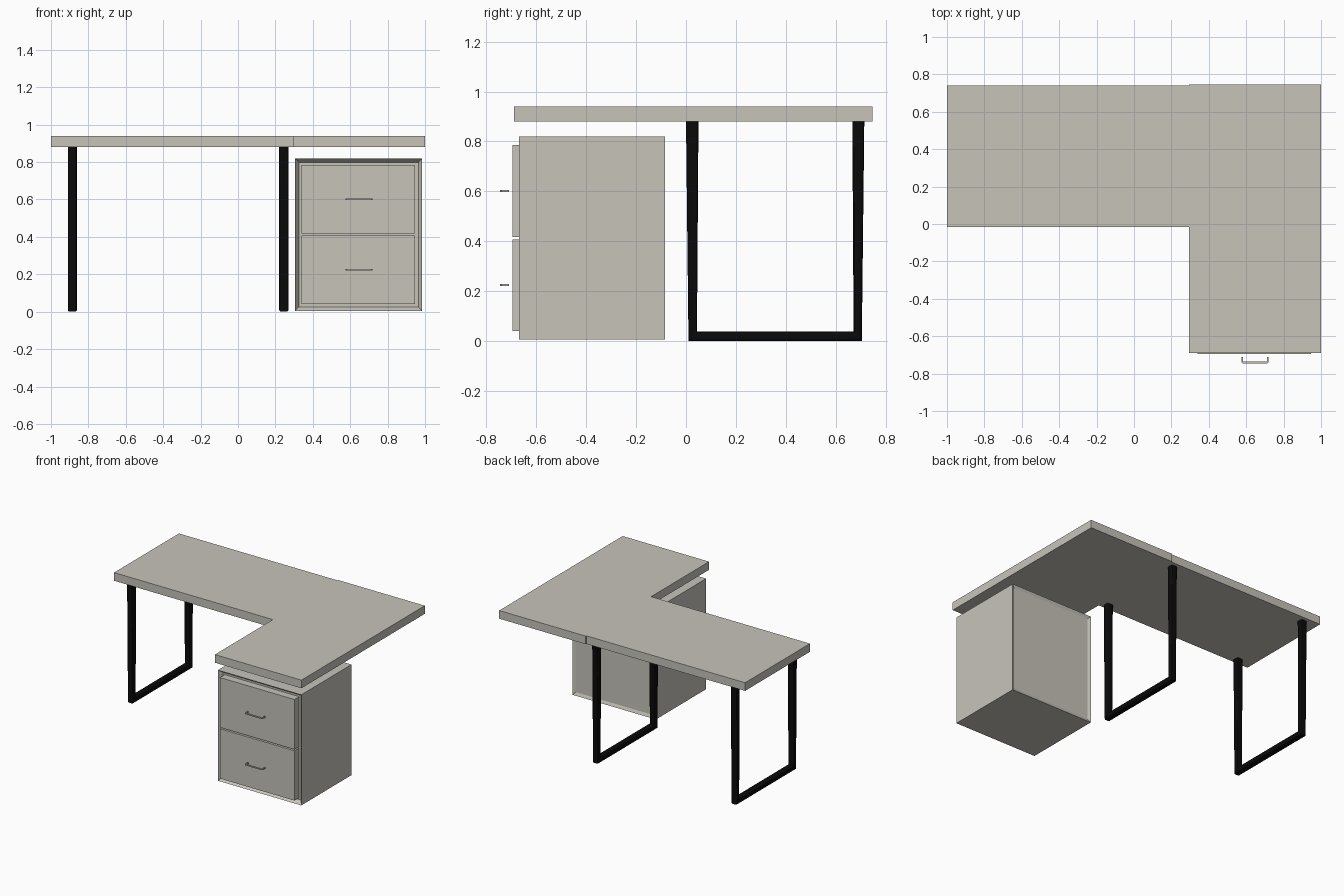
import bpy
import bmesh

if "Cube" in bpy.data.objects:
    bpy.data.objects.remove(bpy.data.objects["Cube"], do_unlink=True)


def make_material(name, colour):
    mat = bpy.data.materials.new(name)
    mat.use_nodes = True
    mat.diffuse_color = colour
    bsdf = next(n for n in mat.node_tree.nodes if n.type == 'BSDF_PRINCIPLED')
    bsdf.inputs["Base Color"].default_value = colour
    return mat


BOARD = make_material("warm_grey_board", (0.57, 0.55, 0.49, 1))
STEEL = make_material("black_steel", (0.003, 0.003, 0.003, 1))


def finish(bm, name, mat):
    bmesh.ops.recalc_face_normals(bm, faces=bm.faces)
    mesh = bpy.data.meshes.new(name)
    bm.to_mesh(mesh)
    bm.free()
    mesh.materials.append(mat)
    obj = bpy.data.objects.new(name, mesh)
    bpy.context.collection.objects.link(obj)
    return obj


def extrude_outline(points, offset):
    """Close a 3D outline and extrude it along the offset."""
    bm = bmesh.new()
    face = bm.faces.new([bm.verts.new(p) for p in points])
    moved = bmesh.ops.extrude_face_region(bm, geom=[face], use_keep_orig=True)
    verts = [g for g in moved["geom"] if isinstance(g, bmesh.types.BMVert)]
    bmesh.ops.translate(bm, verts=verts, vec=offset)
    return bm


def box(x0, x1, y0, y1, z0, z1):
    outline = [(x0, y0, z0), (x1, y0, z0), (x1, y1, z0), (x0, y1, z0)]
    return extrude_outline(outline, (0, 0, z1 - z0))


# L-shaped desktop with a small step along the back edge
corners = [(-1, -0.015), (0.295, -0.015), (0.295, -0.69), (1, -0.69),
           (1, 0.747), (0.295, 0.747), (0.295, 0.74), (-1, 0.74)]
top = extrude_outline([(x, y, 0.88) for x, y in corners], (0, 0, 0.06))
finish(top, "desktop", BOARD)


# U-shaped leg frames, slightly tapered, with rounded long edges
def leg_frame(name, x):
    half = 0.025
    u_shape = [(0.0, 0.88), (0.01, 0), (0.705, 0), (0.715, 0.88),
               (0.667, 0.88), (0.672, 0.038), (0.044, 0.038), (0.05, 0.88)]
    bm = extrude_outline([(x - half, y, z) for y, z in u_shape], (2 * half, 0, 0))
    rims = [e for e in bm.edges
            if abs(e.verts[0].co.x - e.verts[1].co.x) < 1e-5
            and min(v.co.z for v in e.verts) < 0.87]
    bmesh.ops.bevel(bm, geom=rims, offset=0.012, segments=3, profile=0.5,
                    affect='EDGES', clamp_overlap=True)
    obj = finish(bm, name, STEEL)
    bpy.ops.object.select_all(action='DESELECT')
    obj.select_set(True)
    bpy.context.view_layer.objects.active = obj
    bpy.ops.object.shade_smooth_by_angle()


leg_frame("outer_leg_frame", -0.885)
leg_frame("inner_leg_frame", 0.245)

# Cabinet carcass with recessed front opening and recessed back panel
cabinet = box(0.305, 0.985, -0.67, -0.085, 0.005, 0.82)
cabinet.normal_update()
bmesh.ops.recalc_face_normals(cabinet, faces=cabinet.faces)
for direction, depth in ((-1, 0.03), (1, 0.01)):
    face = max(cabinet.faces, key=lambda f: f.normal.y * direction)
    bmesh.ops.inset_region(cabinet, faces=[face], thickness=0.03)
    bmesh.ops.translate(cabinet, verts=face.verts, vec=(0, -direction * depth, 0))
finish(cabinet, "cabinet", BOARD)

# Drawer fronts, each with a bracket handle
for name, z0, z1, grip in (("lower", 0.04, 0.407, 0.225), ("upper", 0.417, 0.785, 0.602)):
    finish(box(0.34, 0.947, -0.695, -0.64, z0, z1), name + "_drawer_front", BOARD)
    bracket = [(0.575, -0.71), (0.575, -0.739), (0.581, -0.745), (0.714, -0.745),
               (0.72, -0.739), (0.72, -0.71), (0.711, -0.71), (0.711, -0.736),
               (0.584, -0.736), (0.584, -0.71)]
    handle = extrude_outline([(x, y, grip - 0.004) for x, y in bracket], (0, 0, 0.008))
    finish(handle, name + "_drawer_handle", BOARD)
